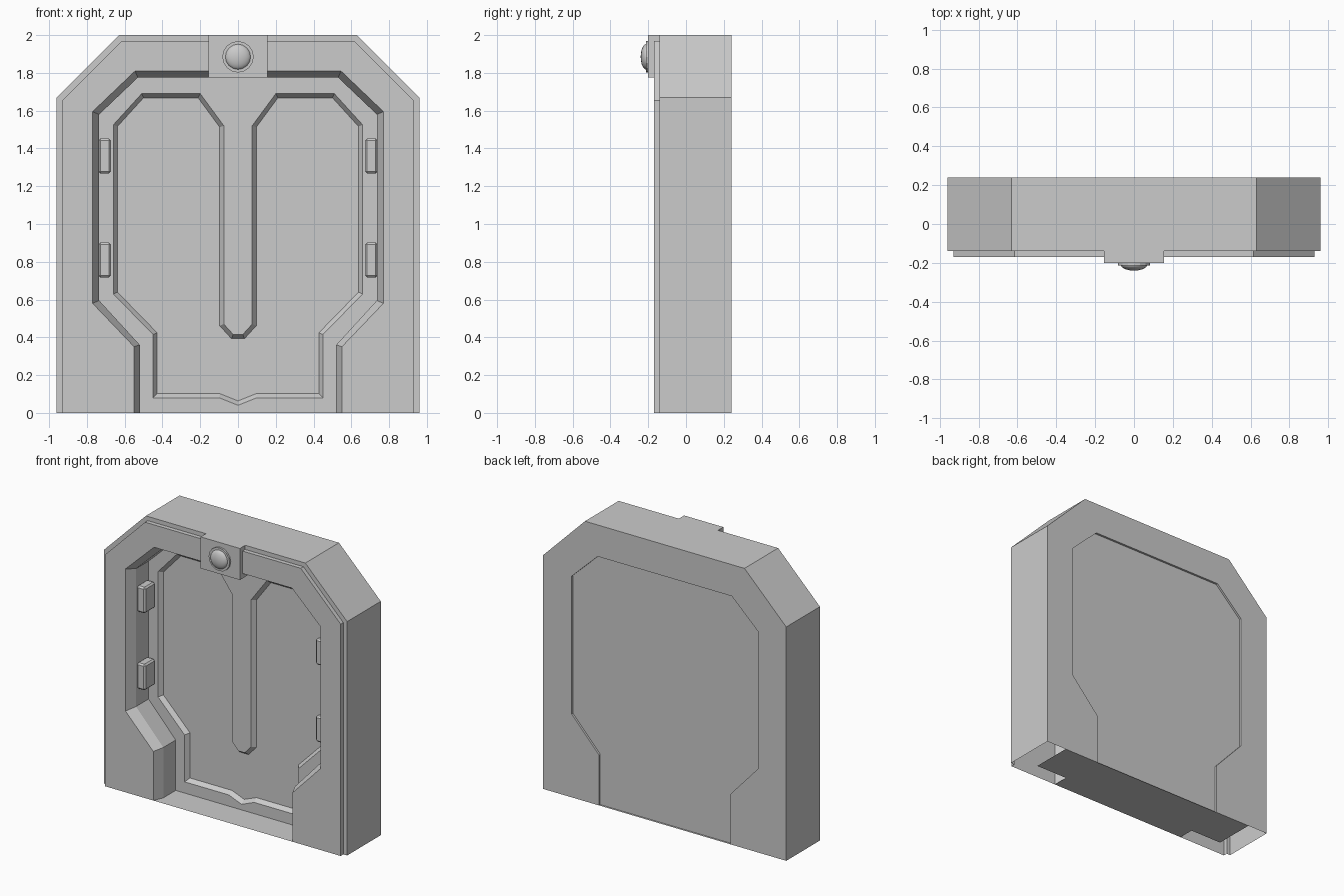
import bpy, bmesh, math
from mathutils import Vector

if "Cube" in bpy.data.objects:
    bpy.data.objects.remove(bpy.data.objects["Cube"])


def finish(name, bm, mirror=False, merge=True):
    bmesh.ops.remove_doubles(bm, verts=bm.verts, dist=1e-5)
    bmesh.ops.recalc_face_normals(bm, faces=bm.faces)
    me = bpy.data.meshes.new(name)
    bm.to_mesh(me)
    bm.free()
    ob = bpy.data.objects.new(name, me)
    bpy.context.collection.objects.link(ob)
    if mirror:
        m = ob.modifiers.new("mirror", 'MIRROR')
        m.use_mirror_merge = merge
    return ob


def cap(bm, pts, y):
    bm.faces.new([bm.verts.new((x, y, z)) for x, z in pts])


def strip(bm, a, ya, b, yb):
    va = [bm.verts.new((x, ya, z)) for x, z in a]
    vb = [bm.verts.new((x, yb, z)) for x, z in b]
    for i in range(len(a) - 1):
        bm.faces.new((va[i], va[i + 1], vb[i + 1], vb[i]))


def inset(path, d):
    # Offset a path that starts and ends on the mirror plane, to its left
    pts = [Vector(p) for p in path]
    flip = lambda v: Vector((-v.x, v.y))
    ext = [flip(pts[1])] + pts + [flip(pts[-2])]
    out = []
    for p, q, r in zip(ext, ext[1:], ext[2:]):
        u, v = (q - p).normalized(), (r - q).normalized()
        n1, n2 = Vector((-u.y, u.x)), Vector((-v.y, v.x))
        out.append(tuple(q + (n1 + n2) * d / (1 + n1.dot(n2))))
    return out


def box(name, lo, hi, mirror=False, bevel=0):
    bm = bmesh.new()
    bmesh.ops.create_cube(bm, size=1)
    for v in bm.verts:
        v.co = [l + (c + 0.5) * (h - l) for l, h, c in zip(lo, hi, v.co)]
    ob = finish(name, bm, mirror)
    if bevel:
        b = ob.modifiers.new("bevel", 'BEVEL')
        b.width, b.segments = bevel, 1
    return ob


# Half outlines (x, z), from the floor up to the centre line
outer = [(.96, 0), (.96, 1.67), (.63, 2), (0, 2)]
lip = [(.93, 0), (.93, 1.655), (.615, 1.97), (0, 1.97)]
mouth = [(.55, 0), (.55, .35), (.77, .58), (.77, 1.595), (.545, 1.81), (0, 1.81)]
throat = [(.52, 0), (.52, .36), (.735, .595), (.735, 1.58), (.53, 1.775), (0, 1.775)]
BACK, FRONT, LIP, DOOR, PANEL = .24, -.14, -.17, .04, .07

# Door frame: hollow shell, open underneath
bm = bmesh.new()
strip(bm, outer, BACK, outer, FRONT)
strip(bm, outer, FRONT, lip, FRONT)
strip(bm, lip, FRONT, lip, LIP)
cap(bm, lip + mouth[::-1], LIP)
strip(bm, mouth, LIP, throat, -.10)
strip(bm, throat, -.10, throat, BACK)
cap(bm, outer + throat[::-1], BACK)
finish("door_frame", bm, True)

# Door leaves with a bevelled sunken panel, meeting at the centre seam
recess = [(0, .04), (.1, .08), (.45, .08), (.45, .415), (.66, .63), (.66, 1.525),
          (.51, 1.69), (.2, 1.69), (.075, 1.52), (.075, .47), (.025, .415), (0, .415)]
sunk = inset(recess, .022)
bm = bmesh.new()
cap(bm, [(0, 0)] + throat + recess[::-1], DOOR)
strip(bm, recess, DOOR, sunk, PANEL)
cap(bm, sunk, PANEL)
strip(bm, throat, DOOR, throat, .225)
cap(bm, [(0, 0)] + throat, .225)
finish("door_leaves", bm, True, merge=False)

# Threshold plate closing the opening at floor level
bm = bmesh.new()
half = [(.55, LIP), (.55, -.055), (.8, -.055), (.8, BACK)]
bm.faces.new([bm.verts.new((x, y, 0)) for x, y in
              half + [(-x, y) for x, y in half[::-1]]])
finish("threshold", bm)

# Clips on the inner side walls
for name, z in (("upper_clips", 1.36), ("lower_clips", .81)):
    box(name, (.673, -.09, z - .093), (.74, .03, z + .093), True, .011)

# Lamp housing, rim and dome above the door
box("lamp_housing", (-.155, -.20, 1.775), (.155, -.10, 2))
bpy.ops.mesh.primitive_cylinder_add(vertices=16, radius=.083, depth=.03,
                                    location=(0, -.198, 1.885), rotation=(math.pi / 2, 0, 0))
bpy.context.object.name = "lamp_rim"
bpy.ops.mesh.primitive_uv_sphere_add(segments=16, ring_count=10, radius=.068,
                                     location=(0, -.21, 1.885), rotation=(math.pi / 2, 0, 0))
dome = bpy.context.object
dome.name = "lamp_dome"
dome.scale = (1, 1, .03 / .068)
bpy.ops.object.shade_smooth_by_angle()
